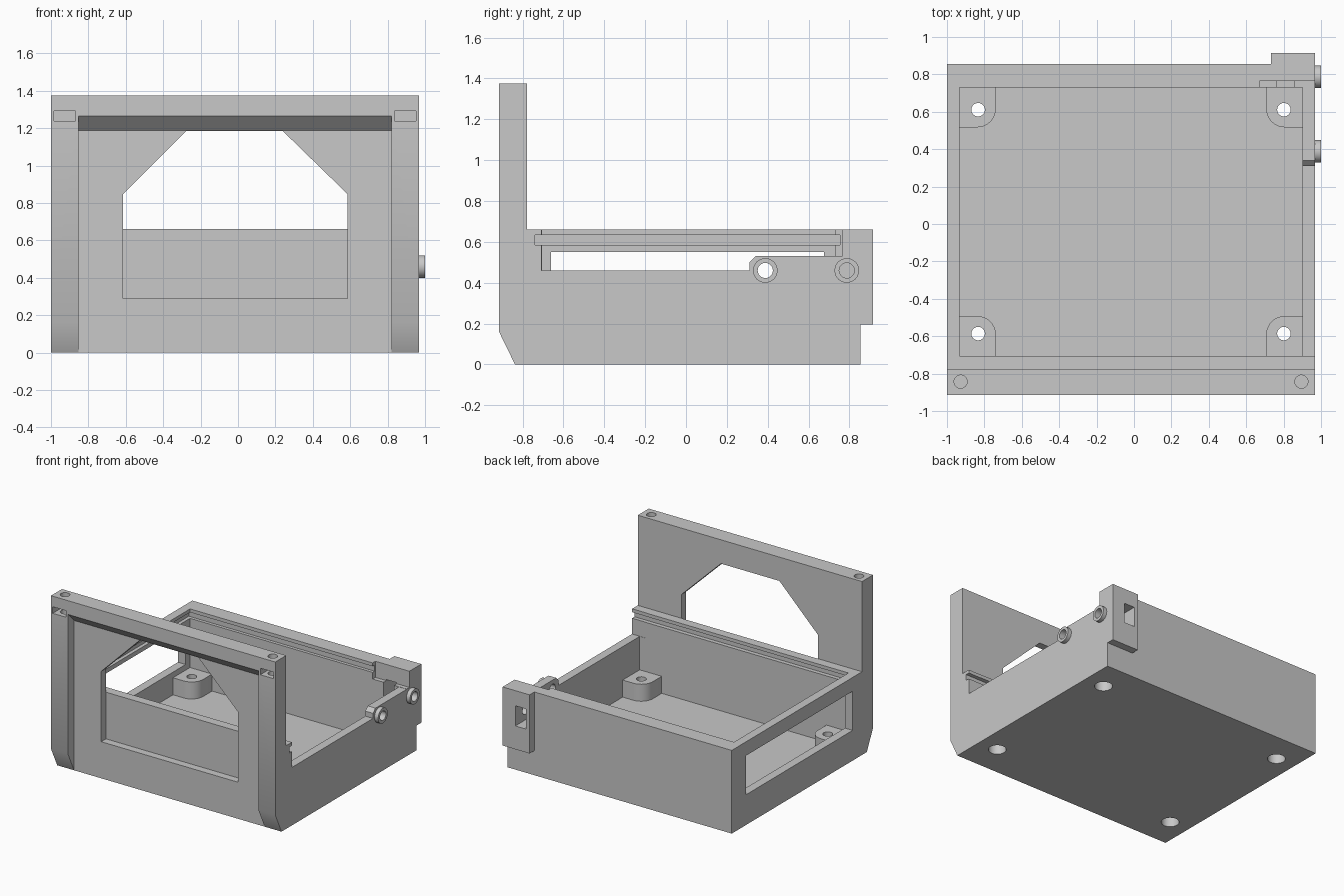
import bpy
import bmesh
import math

cube = bpy.data.objects.get("Cube")
if cube:
    bpy.data.objects.remove(cube, do_unlink=True)

# Single grey material
grey = bpy.data.materials.new("plain grey")
grey.use_nodes = True
colour = (0.58, 0.58, 0.58, 1)
grey.diffuse_color = colour
grey.node_tree.nodes["Principled BSDF"].inputs["Base Color"].default_value = colour

LEFT, RIGHT = -1.0, 0.968
MID = (LEFT + RIGHT) / 2     # centre line of the housing
FLOOR, BOSS_TOP = 0.06, 0.195


def prism(name, outline, axis, lo, hi):
    """Extrude a 2D outline along an axis from lo to hi."""
    place = {"x": lambda a, b: (lo, a, b),
             "y": lambda a, b: (a, lo, b),
             "z": lambda a, b: (a, b, lo)}[axis]
    bm = bmesh.new()
    face = bm.faces.new([bm.verts.new(place(a, b)) for a, b in outline])
    grown = bmesh.ops.extrude_face_region(bm, geom=[face])["geom"]
    for v in grown:
        if isinstance(v, bmesh.types.BMVert):
            v.co["xyz".index(axis)] = hi
    bmesh.ops.recalc_face_normals(bm, faces=bm.faces)
    mesh = bpy.data.meshes.new(name)
    bm.to_mesh(mesh)
    bm.free()
    mesh.materials.append(grey)
    obj = bpy.data.objects.new(name, mesh)
    bpy.context.collection.objects.link(obj)
    return obj


def rect(a0, a1, b0, b1):
    return [(a0, b0), (a1, b0), (a1, b1), (a0, b1)]


def circle(a, b, r, n=40):
    return [(a + r * math.cos(2 * math.pi * i / n),
             b + r * math.sin(2 * math.pi * i / n)) for i in range(n)]


def combine(operation, outline, axis, lo, hi):
    """Cut from or join to the housing."""
    tool = prism("tool", outline, axis, lo, hi)
    mod = housing.modifiers.new("shape", "BOOLEAN")
    mod.operation, mod.solver, mod.object = operation, "EXACT", tool
    with bpy.context.temp_override(object=housing, active_object=housing):
        bpy.ops.object.modifier_apply(modifier=mod.name)
    bpy.data.objects.remove(tool, do_unlink=True)


def cut(*args):
    combine("DIFFERENCE", *args)


def join(*args):
    combine("UNION", *args)


# Solid block with chamfered front foot
housing = prism("housing", [(-0.837, 0), (0.915, 0), (0.915, 1.375),
                            (-0.915, 1.375), (-0.915, 0.16)], "x", LEFT, RIGHT)
bpy.context.view_layer.objects.active = housing

# Recess between the front pillars, with a sloped underside on the top bar
cut([(-0.95, -0.1), (-0.837, -0.1), (-0.837, 1.188), (-0.95, 1.301)], "x", -0.852, 0.82)

# Front window pocket with clipped upper corners
cut([(-0.614, 0.29), (0.585, 0.29), (0.585, 0.848), (0.238, 1.186),
     (-0.275, 1.186), (-0.614, 0.848)], "y", -0.95, -0.777)

# Lower the box behind the front frame
cut(rect(-0.778, 1.1, 0.66, 1.5), "x", -1.1, 1.1)

# Trim the back, leaving the corner latch block
cut([(-1.1, -0.1), (1.1, -0.1), (1.1, 0.195), (0.732, 0.195),
     (0.732, 1.5), (-1.1, 1.5)], "y", 0.855, 1.1)

# Box cavity
cut(rect(-0.932, 0.9, -0.705, 0.73), "z", FLOOR, 1.0)

# Low right wall with raised hinge section, and rabbet beside the latch block
cut([(-0.707, 0.46), (0.31, 0.46), (0.31, 0.5), (0.34, 0.53),
     (0.732, 0.53), (0.732, 0.8), (-0.707, 0.8)], "x", 0.85, 1.1)
cut(rect(0.67, 1.1, 0.7, 0.765), "z", 0.532, 0.8)

# Sliding lid groove and left side window
cut(rect(-0.738, 0.755, 0.585, 0.633), "x", -0.96, 1.2)
cut(rect(-0.66, 0.675, 0.24, 0.55), "x", -1.1, -0.9)

# Corner mounting bosses with rounded inner corner and counterbored holes
for sx in (-1, 1):
    for sy, wall in ((-1, -0.705), (1, 0.73)):
        outer_x, outer_y = MID + sx * 0.94, wall + sy * 0.03
        inner_x, inner_y = MID + sx * 0.7225, wall - sy * 0.213
        r = 0.1
        arc = [(inner_x + sx * r * (1 - math.cos(t)), inner_y + sy * r * (1 - math.sin(t)))
               for t in (math.pi / 2 * i / 10 for i in range(11))]
        join([(outer_x, outer_y), (inner_x, outer_y)] + arc + [(outer_x, inner_y)],
             "z", FLOOR / 2, BOSS_TOP)
        hx, hy = MID + sx * 0.8175, wall - sy * 0.119
        cut(circle(hx, hy, 0.036), "z", FLOOR, 0.4)
        cut(circle(hx, hy, 0.065), "z", -0.1, 0.13)

# Square latch hole through the back block
cut(rect(0.765, 0.857, 0.38, 0.54), "y", 0.7, 1.1)

# Hinge rings on the right side
for y, depth in ((0.388, 0.85), (0.787, 0.81)):
    join(circle(y, 0.46, 0.06), "x", 0.94, 1.0)
    cut(circle(y, 0.46, 0.037), "x", depth, 1.1)

# Screw holes and nut slots at the top of the pillars
for sx in (-1, 1):
    x = MID + sx * 0.911
    cut(rect(x - 0.058, x + 0.058, 1.239, 1.291), "y", -1.0, -0.79)
    cut(circle(x, -0.843, 0.035), "z", 1.15, 1.5)

# Smooth the round parts and the pillar feet, keep the edges sharp
housing.select_set(True)
with bpy.context.temp_override(object=housing, active_object=housing,
                               selected_objects=[housing],
                               selected_editable_objects=[housing]):
    bpy.ops.object.shade_smooth_by_angle(angle=math.radians(30))
